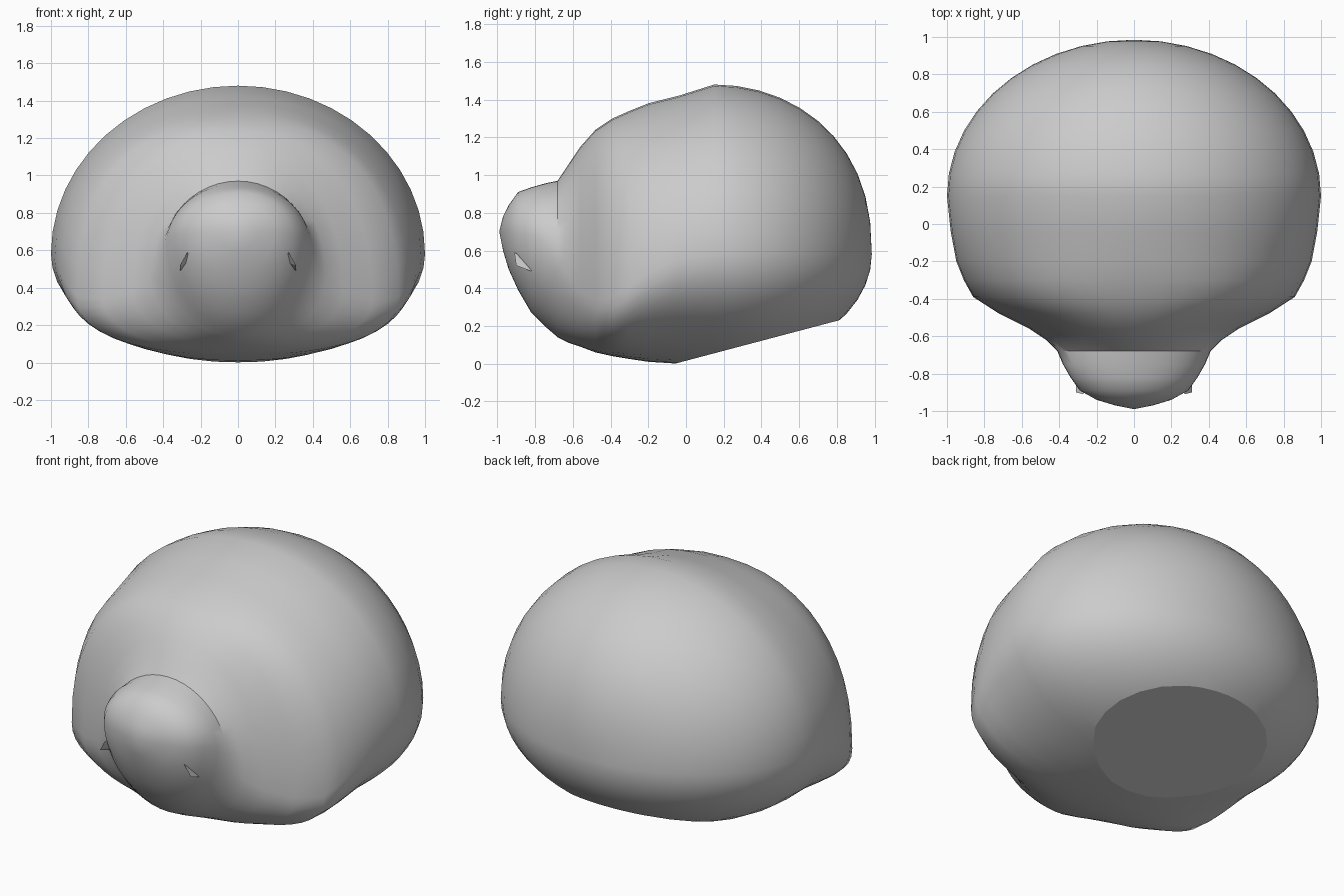
import bpy
import bmesh
from math import cos, sin, pi, sqrt, copysign
from mathutils import Vector

if "Cube" in bpy.data.objects:
    bpy.data.objects.remove(bpy.data.objects["Cube"])

SIDES = 48
BACK_STEPS = 11
STEP_Y = -0.68      # crease where the snout leaves the body

grey = bpy.data.materials.new("plain grey")
grey.use_nodes = True
colour = (0.6, 0.6, 0.6, 1)
grey.diffuse_color = colour
grey.node_tree.nodes["Principled BSDF"].inputs["Base Color"].default_value = colour


def finish(bm, name):
    bmesh.ops.recalc_face_normals(bm, faces=bm.faces[:])
    mesh = bpy.data.meshes.new(name)
    bm.to_mesh(mesh)
    bm.free()
    mesh.materials.append(grey)
    obj = bpy.data.objects.new(name, mesh)
    bpy.context.collection.objects.link(obj)
    return obj


def bend(value, power):
    return copysign(abs(value) ** (2 / power), value)


def ring(bm, y, width, top, bottom, middle, power):
    """Cross-section with its widest point at the height 'middle'."""
    verts = []
    for i in range(SIDES):
        a = 2 * pi * i / SIDES
        x, z = width * bend(cos(a), power), bend(sin(a), power)
        z = middle + z * ((top - middle) if z > 0 else (middle - bottom))
        verts.append(bm.verts.new((x, y, z)))
    return verts


# Snout and front of the body: y, half width, top, bottom, widest height, roundness
sections = [
    (-0.97, 0.10, 0.78, 0.60, 0.70, 2),
    (-0.94, 0.20, 0.84, 0.50, 0.70, 2),
    (-0.89, 0.29, 0.91, 0.39, 0.69, 2),
    (-0.82, 0.34, 0.935, 0.27, 0.68, 2),
    (-0.75, 0.38, 0.955, 0.20, 0.64, 2),
    (STEP_Y, 0.41, 0.97, 0.14, 0.55, 2),
    (-0.62, 0.47, 1.06, 0.11, 0.45, 2),
    (-0.56, 0.56, 1.15, 0.09, 0.38, 2.1),
    (-0.48, 0.72, 1.24, 0.06, 0.34, 2.2),
    (-0.39, 0.86, 1.30, 0.04, 0.35, 2.3),
    (-0.30, 0.91, 1.34, 0.025, 0.41, 2.2),
    (-0.20, 0.95, 1.38, 0.01, 0.48, 2.1),
    (-0.04, 0.98, 1.42, 0.0, 0.55, 2),
]

# Rounded back of the body
for k in range(BACK_STEPS):
    a = k * pi / 2 / BACK_STEPS
    s = cos(a)
    sections.append((0.15 + 0.835 * sin(a), s, 0.58 + 0.9 * s ** 0.85,
                     0.58 - 0.58 * s, 0.58, 2))

# Loft the sections into one closed form
bm = bmesh.new()
rings = [ring(bm, *section) for section in sections]
for lower, upper in zip(rings, rings[1:]):
    for i in range(SIDES):
        j = (i + 1) % SIDES
        bm.faces.new((lower[i], lower[j], upper[j], upper[i]))
for end, tip in ((rings[0], (0, -0.99, 0.70)), (rings[-1], (0, 0.985, 0.58))):
    point = bm.verts.new(tip)
    for i in range(SIDES):
        bm.faces.new((end[i], end[(i + 1) % SIDES], point))
for face in bm.faces:
    face.smooth = True

# Crease over the top of the snout
for edge in bm.edges:
    if all(abs(v.co.y - STEP_Y) < 0.001 and v.co.z > 0.7 for v in edge.verts):
        edge.smooth = False

# Sloping flat base
cut = bmesh.ops.bisect_plane(
    bm, geom=bm.verts[:] + bm.edges[:] + bm.faces[:], dist=0.0001,
    plane_co=(0, -0.04, 0.005), plane_no=Vector((0, -0.23, 0.87)).normalized(),
    clear_inner=True)
rim = [e for e in bm.edges if e.is_boundary]
for face in bmesh.ops.holes_fill(bm, edges=rim, sides=0)["faces"]:
    face.smooth = False
for edge in rim:
    edge.smooth = False
finish(bm, "body_and_snout")

# Small folds on both sides of the snout
for name, side in (("left_fold", 1), ("right_fold", -1)):
    bm = bmesh.new()
    corners = [(0.27, -0.91, 0.59), (0.31, -0.90, 0.52),
               (0.31, -0.82, 0.49), (0.25, -0.82, 0.54)]
    verts = [bm.verts.new((side * x, y, z)) for x, y, z in corners]
    bmesh.ops.convex_hull(bm, input=verts)
    finish(bm, name)
